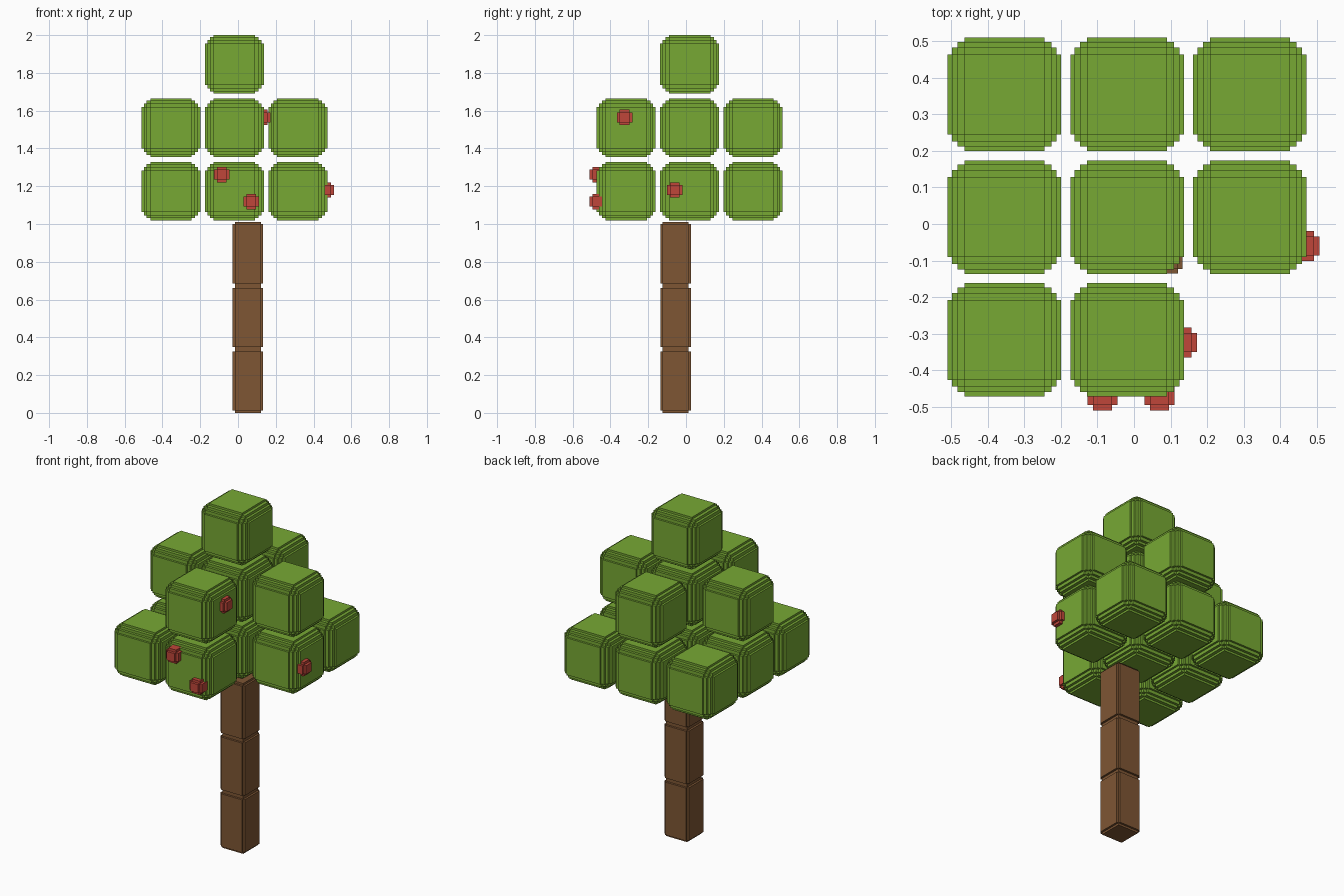
import bpy
import bmesh
from mathutils import Vector

cube = bpy.data.objects.get("Cube")
if cube:
    bpy.data.objects.remove(cube, do_unlink=True)


def make_material(name, rgb):
    mat = bpy.data.materials.new(name)
    mat.use_nodes = True
    mat.diffuse_color = (*rgb, 1)
    mat.node_tree.nodes["Principled BSDF"].inputs["Base Color"].default_value = (*rgb, 1)
    return mat


LEAF = make_material("leaf_green", (0.185, 0.395, 0.034))
BARK = make_material("bark_brown", (0.21, 0.093, 0.034))
FRUIT = make_material("fruit_red", (0.53, 0.062, 0.042))


def stepped_mesh(name, size, steps, mat):
    """Box whose edges and corners are rounded off in small square steps."""
    n = len(steps)                      # steps: growing insets from the outside
    grids = []
    for s in size:
        low = [-s / 2] + [-s / 2 + t for t in steps]
        grids.append(low + [-c for c in reversed(low)])
    cells = 2 * n + 1

    def filled(cell):
        if min(cell) < 0 or max(cell) >= cells:
            return False
        # distance from the core band, summed over the axes
        return sum(max(0, n - c, c - n) for c in cell) <= n

    bm = bmesh.new()
    for i in range(cells ** 3):
        cell = (i % cells, i // cells % cells, i // cells ** 2)
        if not filled(cell):
            continue
        for axis in range(3):
            for side in (0, 1):
                beside = list(cell)
                beside[axis] += 2 * side - 1
                if filled(beside):
                    continue
                u, v = (axis + 1) % 3, (axis + 2) % 3
                ring = []
                for du, dv in ((0, 0), (1, 0), (1, 1), (0, 1)):
                    k = list(cell)
                    k[axis] += side
                    k[u] += du
                    k[v] += dv
                    ring.append(bm.verts.new([grids[a][k[a]] for a in range(3)]))
                bm.faces.new(ring if side else ring[::-1])
    bmesh.ops.remove_doubles(bm, verts=bm.verts, dist=1e-5)
    mesh = bpy.data.meshes.new(name)
    bm.to_mesh(mesh)
    bm.free()
    mesh.materials.append(mat)
    return mesh


def place(name, mesh, location):
    obj = bpy.data.objects.new(name, mesh)
    obj.location = location
    bpy.context.collection.objects.link(obj)


# Trunk: three stacked segments
SEG = 0.337
trunk_mesh = stepped_mesh("trunk_segment", (0.161, 0.161, SEG), [0.012], BARK)
for i in range(3):
    place(f"trunk_segment_{i + 1}", trunk_mesh, (0.052, -0.055, SEG * (i + 0.5)))

# Foliage: lower layer lacks one corner, middle layer is a cross, one block on top
CENTRE = Vector((-0.019, 0.019, 1.174))
PITCH = 0.336
BLOCK = 0.311
leaf_mesh = stepped_mesh("foliage_block", (BLOCK,) * 3, [0.012, 0.027, 0.046], LEAF)
for layer in range(3):
    for x in (-1, 0, 1):
        for y in (-1, 0, 1):
            if layer == 0 and (x, y) == (1, -1):
                continue
            if abs(x) + abs(y) > 2 - layer and layer > 0:
                continue
            if layer == 2 and (x, y) != (0, 0):
                continue
            place(f"foliage_block_{layer}_{x + 1}_{y + 1}", leaf_mesh,
                  CENTRE + PITCH * Vector((x, y, layer)))

# Fruit: small stepped balls half sunk into the foliage
fruit_mesh = stepped_mesh("fruit", (0.082,) * 3, [0.015], FRUIT)
fruit_spots = [(-0.086, -0.469, 1.262), (0.07, -0.469, 1.119),
               (0.131, -0.325, 1.564), (0.467, -0.06, 1.18)]
for i, spot in enumerate(fruit_spots):
    place(f"fruit_{i + 1}", fruit_mesh, spot)
